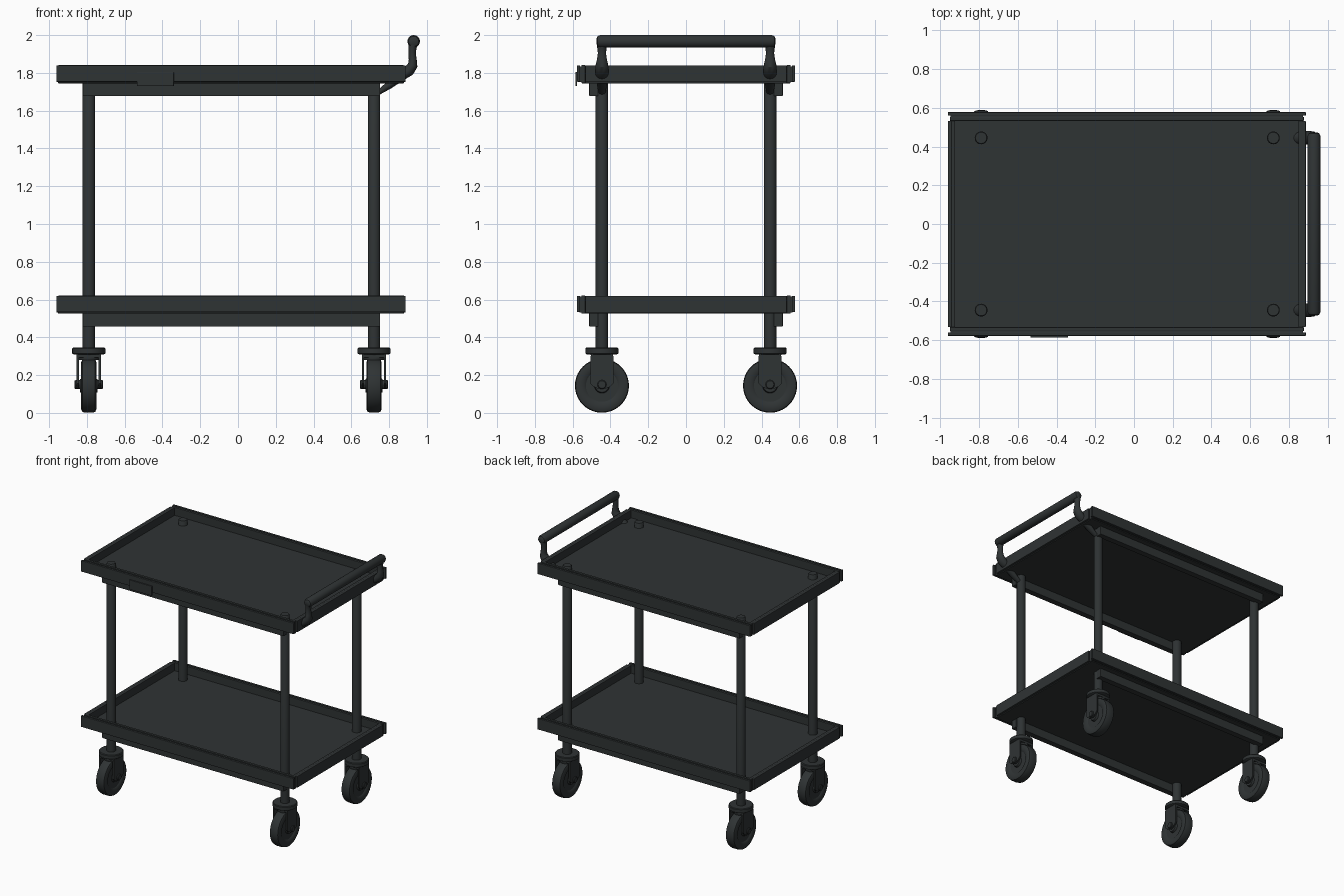
import bpy, bmesh
from math import pi, cos, sin
from mathutils import Vector

if "Cube" in bpy.data.objects:
    bpy.data.objects.remove(bpy.data.objects["Cube"])

mat = bpy.data.materials.new("dark_grey")
mat.diffuse_color = (0.028, 0.033, 0.034, 1)
mat.use_nodes = True
mat.node_tree.nodes["Principled BSDF"].inputs["Base Color"].default_value = mat.diffuse_color


def finish(name, bm, smooth=False, bevel=0):
    bmesh.ops.recalc_face_normals(bm, faces=bm.faces)
    me = bpy.data.meshes.new(name)
    bm.to_mesh(me)
    bm.free()
    ob = bpy.data.objects.new(name, me)
    bpy.context.collection.objects.link(ob)
    me.materials.append(mat)
    if bevel:
        m = ob.modifiers.new("bevel", 'BEVEL')
        m.width, m.segments = bevel, 2
    if smooth:
        bpy.ops.object.select_all(action='DESELECT')
        bpy.context.view_layer.objects.active = ob
        ob.select_set(True)
        bpy.ops.object.shade_smooth_by_angle(angle=0.6)
    return ob


def box(name, x, y, z, bevel=0):
    bm = bmesh.new()
    bmesh.ops.create_cube(bm, size=1)
    for v in bm.verts:
        v.co = [(a + b) / 2 + c * (b - a) for (a, b), c in zip((x, y, z), v.co)]
    return finish(name, bm, bevel=bevel)


def lathe(name, profile, centre, axis='Z', n=32):
    """Revolve (radius, height) points about an axis through centre."""
    bm = bmesh.new()
    rings = []
    for r, h in profile:
        ring = []
        for i in range(n):
            a, b = r * cos(2 * pi * i / n), r * sin(2 * pi * i / n)
            p = {'X': (h, a, b), 'Y': (a, h, b), 'Z': (a, b, h)}[axis]
            ring.append(bm.verts.new(Vector(centre) + Vector(p)))
        rings.append(ring)
    for p, q in zip(rings, rings[1:]):
        for i in range(n):
            bm.faces.new((p[i], p[(i + 1) % n], q[(i + 1) % n], q[i]))
    bm.faces.new(rings[0])
    bm.faces.new(rings[-1])
    return finish(name, bm, True)


def prism(name, outline, x0, x1):
    """Extrude a (y, z) outline along x."""
    bm = bmesh.new()
    f = bm.faces.new([bm.verts.new((x0, y, z)) for y, z in outline])
    new = bmesh.ops.extrude_face_region(bm, geom=[f])['geom']
    for v in new:
        if isinstance(v, bmesh.types.BMVert):
            v.co.x = x1
    return finish(name, bm, True)


X0, X1 = -0.962, 0.888

# Trays: floor, double-skinned side rails, end rails and support rails
for level, z in (("upper", 1.745), ("lower", 0.525)):
    box(level + "_tray_floor", (X0 + .02, X1 - .02), (-.54, .54), (z, z + .035))
    for s, side in ((-1, "front"), (1, "back")):
        def ys(a, b):
            return tuple(sorted((s * a, s * b)))
        box(f"{level}_{side}_rail", (X0 + .01, X1 - .01), ys(.533, .553), (z, z + .097), .003)
        box(f"{level}_{side}_rail_core", (X0 + .015, X1 - .015), ys(.55, .563), (z + .006, z + .09))
        box(f"{level}_{side}_bumper", (X0, X1), ys(.56, .578), (z + .008, z + .095), .003)
        box(f"{level}_{side}_support", (-.823, .753), ys(.465, .513), (z - .068, z + .005), .004)
    for s, xe, side in ((1, X0, "left"), (-1, X1, "right")):
        def xs(a, b):
            return tuple(sorted((xe + s * a, xe + s * b)))
        box(f"{level}_{side}_bumper", xs(0, .02), (-.532, .532), (z + .006, z + .095), .003)
        box(f"{level}_{side}_rail", xs(.018, .038), (-.54, .54), (z, z + .095), .003)

# Legs with casters
for x, xn in ((-.79, "left"), (.72, "right")):
    for y, yn in ((-.445, "front"), (.445, "back")):
        n = f"{yn}_{xn}_"
        lathe(n + "leg", [(.033, .33), (.033, 1.812), (.029, 1.818)], (x, y, 0))
        lathe(n + "caster_cap", [(.08, .31), (.088, .315), (.088, .34), (.083, .345)], (x, y, 0))
        lathe(n + "swivel", [(.055, .28), (.06, .312)], (x, y, 0))
        lathe(n + "tyre", [(.085, -.03), (.095, -.037), (.125, -.04), (.139, -.034), (.143, -.018),
                           (.143, .018), (.139, .034), (.125, .04), (.095, .037), (.085, .03)],
              (x, y, .144), 'X', 40)
        lathe(n + "hub", [(.035, -.046), (.04, -.032), (.04, .032), (.035, .046)], (x, y, .144), 'X')
        lathe(n + "axle", [(.02, -.075), (.024, -.07), (.024, .07), (.02, .075)], (x, y, .15), 'X', 16)
        for s in (-1, 1):
            out = [(y - .06, .3), (y - .06, .155), (y - .045, .14), (y - .02, .128),
                   (y + .02, .128), (y + .045, .14), (y + .06, .155), (y + .06, .3)]
            prism(n + "fork_plate", out, x + s * .052, x + s * .064)
        box(n + "fork_crown", (x - .064, x + .064), (y - .058, y + .058), (.293, .312))

# Push handle: bar with waisted arms bolted below the tray
lathe("handle_bar", [(.015, -.474), (.027, -.468), (.033, -.455), (.033, .455), (.027, .468), (.015, .474)],
      (.93, 0, 1.967), 'Y', 24)
# Arm stations: x, z, half width in y, half thickness
arm = [(.735, 1.69, .018, .012), (.80, 1.735, .026, .02), (.87, 1.785, .034, .024), (.905, 1.812, .036, .03),
       (.925, 1.84, .034, .026), (.925, 1.87, .027, .021), (.922, 1.905, .022, .019),
       (.924, 1.935, .026, .022), (.93, 1.967, .03, .026)]
for y, yn in ((-.445, "front"), (.445, "back")):
    bm = bmesh.new()
    rings, k = [], 14
    for i, (x, z, w, t) in enumerate(arm):
        a, b = arm[max(i - 1, 0)], arm[min(i + 1, len(arm) - 1)]
        d = Vector((b[0] - a[0], 0, b[1] - a[1])).normalized()
        side = Vector((d.z, 0, -d.x))
        rings.append([bm.verts.new(Vector((x, y, z)) + side * t * cos(2 * pi * j / k)
                                   + Vector((0, w * sin(2 * pi * j / k), 0))) for j in range(k)])
    for p, q in zip(rings, rings[1:]):
        for j in range(k):
            bm.faces.new((p[j], p[(j + 1) % k], q[(j + 1) % k], q[j]))
    bm.faces.new(rings[0])
    bm.faces.new(rings[-1])
    finish(yn + "_handle_arm", bm, True)

# Small blank plate on the front rail
box("front_plate", (-.535, -.34), (-.586, -.576), (1.73, 1.805), .002)
